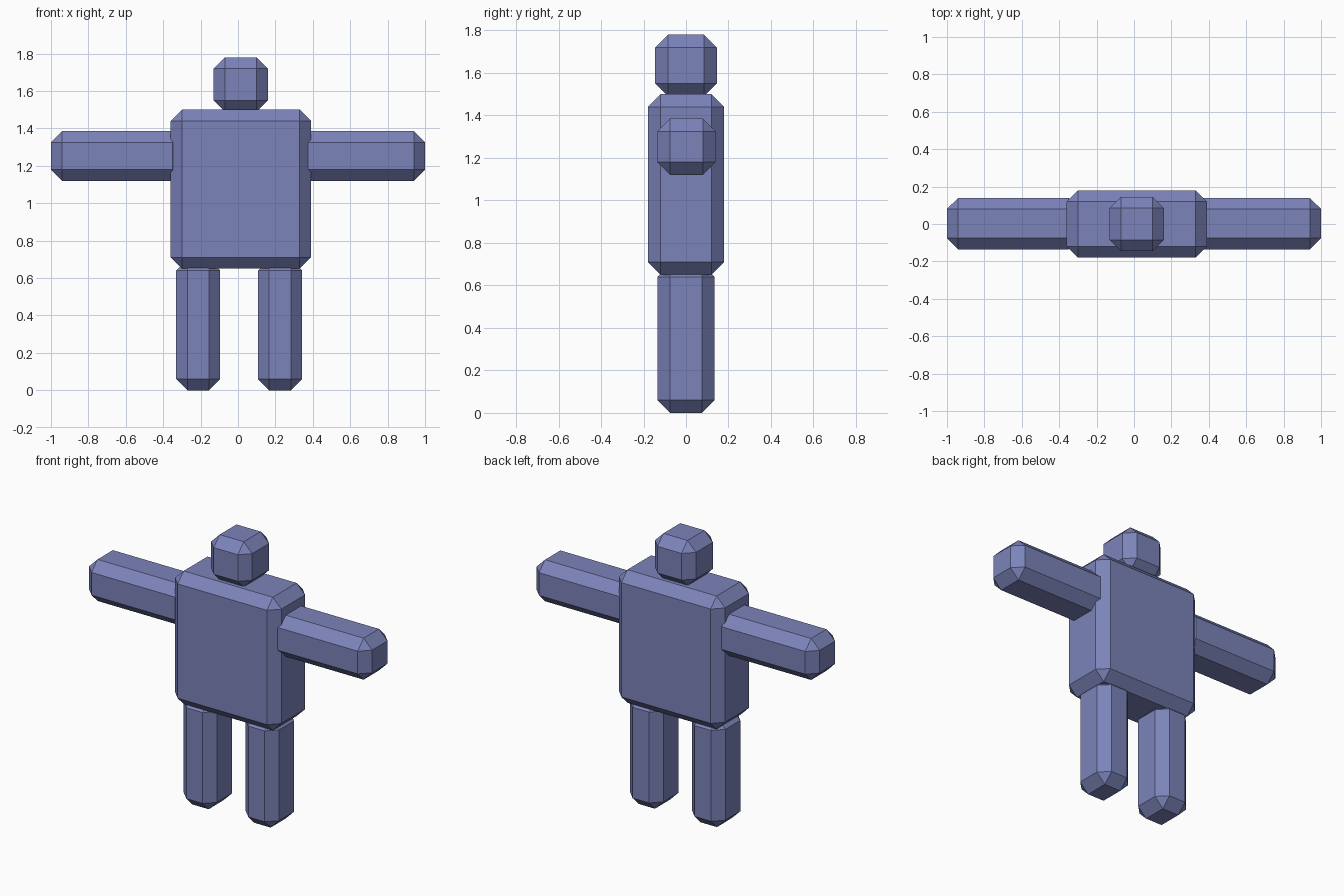
import bpy
import bmesh
from mathutils import Vector

default = bpy.data.objects.get("Cube")
if default:
    bpy.data.objects.remove(default, do_unlink=True)

CHAMFER = 0.06

# Single slate blue colour
slate = bpy.data.materials.new("slate_blue")
slate.use_nodes = True
colour = (0.20, 0.23, 0.49, 1)
slate.diffuse_color = colour
slate.node_tree.nodes["Principled BSDF"].inputs["Base Color"].default_value = colour


def chamfered_box(name, low, high):
    """Flat-shaded box between two corners with every edge cut once."""
    low, high = Vector(low), Vector(high)
    centre, size = (low + high) / 2, high - low
    bm = bmesh.new()
    bmesh.ops.create_cube(bm, size=1)
    bmesh.ops.scale(bm, vec=size, verts=bm.verts)
    bmesh.ops.bevel(bm, geom=bm.edges[:], offset=CHAMFER, segments=1,
                    affect='EDGES', offset_type='OFFSET')
    bmesh.ops.recalc_face_normals(bm, faces=bm.faces)
    mesh = bpy.data.meshes.new(name)
    bm.to_mesh(mesh)
    bm.free()
    mesh.materials.append(slate)
    obj = bpy.data.objects.new(name, mesh)
    obj.location = centre
    bpy.context.collection.objects.link(obj)
    return obj


# Torso and head, set slightly towards the left
chamfered_box("torso", (-0.36, -0.18, 0.65), (0.39, 0.18, 1.50))
chamfered_box("head", (-0.13, -0.145, 1.49), (0.16, 0.145, 1.78))

# Arms held straight out, inner ends sunk into the torso
chamfered_box("left_arm", (0.31, -0.135, 1.12), (1.0, 0.14, 1.385))
chamfered_box("right_arm", (-1.0, -0.135, 1.12), (-0.29, 0.14, 1.385))

# Legs, tops sunk into the torso
for name, x in (("left_leg", 0.225), ("right_leg", -0.213)):
    chamfered_box(name, (x - 0.118, -0.135, 0), (x + 0.118, 0.135, 0.70))
